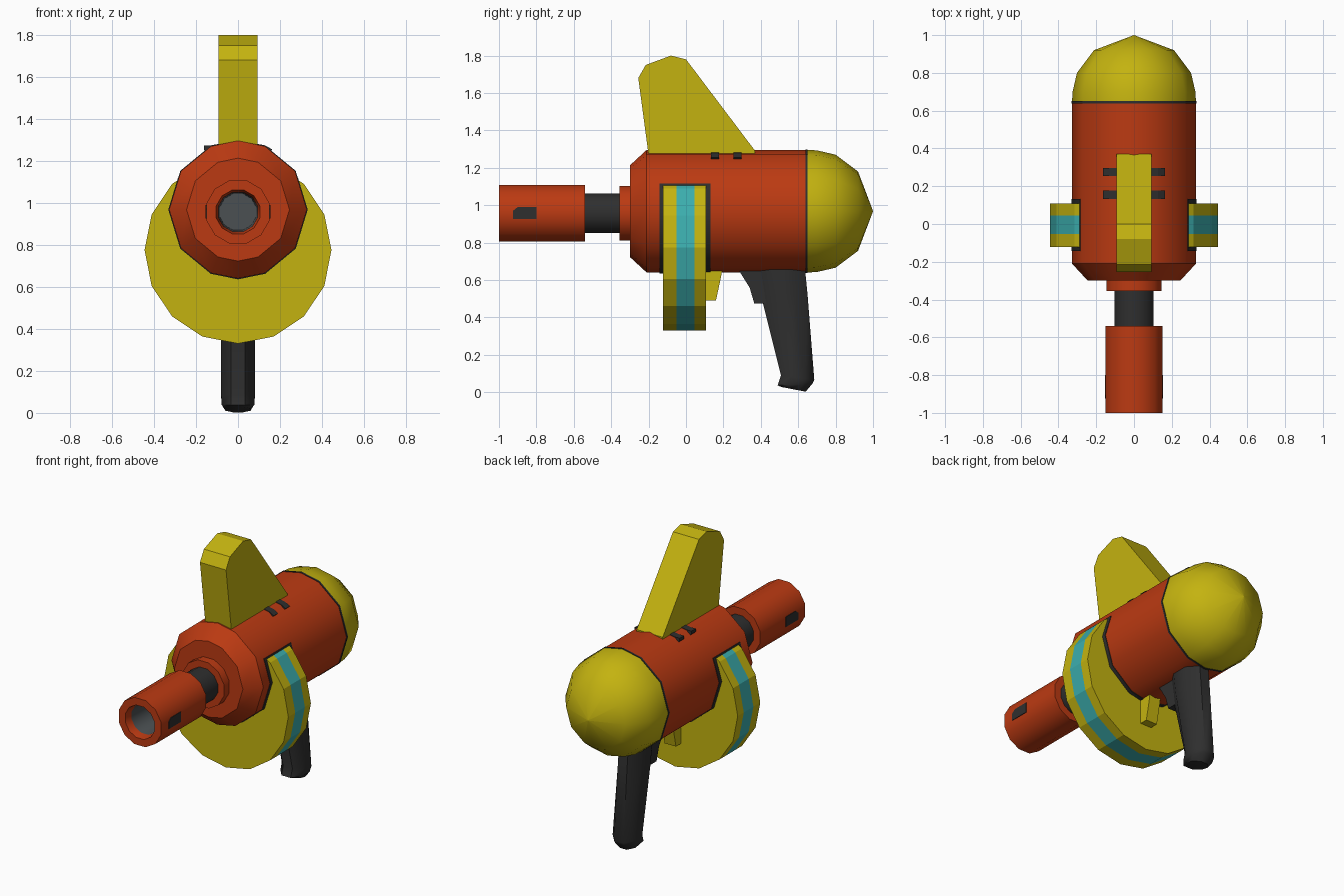
import bpy, bmesh, math
from mathutils import Vector

if "Cube" in bpy.data.objects:
    bpy.data.objects.remove(bpy.data.objects["Cube"])


def material(name, rgb):
    m = bpy.data.materials.new(name)
    m.diffuse_color = (*rgb, 1)
    m.use_nodes = True
    m.node_tree.nodes["Principled BSDF"].inputs["Base Color"].default_value = m.diffuse_color
    return m


RED = material("orange_red", (0.50, 0.042, 0.006))
YELLOW = material("yellow", (0.55, 0.45, 0.005))
TEAL = material("teal", (0.045, 0.42, 0.42))
DARK = material("charcoal", (0.028, 0.028, 0.028))
GREY = material("bore_grey", (0.07, 0.08, 0.085))


def finish(name, bm, mats, smooth=None):
    bmesh.ops.recalc_face_normals(bm, faces=bm.faces[:])
    me = bpy.data.meshes.new(name)
    bm.to_mesh(me)
    bm.free()
    ob = bpy.data.objects.new(name, me)
    bpy.context.collection.objects.link(ob)
    for m in mats:
        me.materials.append(m)
    if smooth:
        bpy.ops.object.select_all(action='DESELECT')
        bpy.context.view_layer.objects.active = ob
        ob.select_set(True)
        bpy.ops.object.shade_smooth_by_angle(angle=math.radians(smooth))
    return ob


def loft(bm, rings, cap=True, mat_of=lambda i: 0):
    """Skin a list of equal-length point rings."""
    vs = [[bm.verts.new(p) for p in r] for r in rings]
    n = len(vs[0])
    for i in range(len(vs) - 1):
        for j in range(n):
            k = (j + 1) % n
            f = bm.faces.new((vs[i][j], vs[i][k], vs[i + 1][k], vs[i + 1][j]))
            f.material_index = mat_of(i)
    if cap:
        bm.faces.new(vs[0])
        bm.faces.new(vs[-1]).material_index = mat_of(len(vs) - 2)


def lathe(name, profile, zc, angles, mats, smooth=None, mat_of=lambda i: 0, clip=None):
    """Revolve (y, radius) points around the y axis at height zc."""
    bm = bmesh.new()
    rings = [[(r * math.cos(math.radians(a)), y, zc + r * math.sin(math.radians(a)))
              for a in angles] for y, r in profile]
    loft(bm, rings, True, mat_of)
    bmesh.ops.remove_doubles(bm, verts=bm.verts[:], dist=1e-5)
    if clip:
        bmesh.ops.bisect_plane(bm, geom=bm.verts[:] + bm.edges[:] + bm.faces[:],
                               plane_co=(0, 0, clip[0]), plane_no=(0, 0, clip[1]),
                               clear_outer=True)
        bmesh.ops.holes_fill(bm, edges=[e for e in bm.edges if e.is_boundary])
    return finish(name, bm, mats, smooth)


def slab(name, points, x0, x1, mat):
    """Extrude a (y, z) outline along x."""
    bm = bmesh.new()
    loft(bm, [[(x, y, z) for y, z in points] for x in (x0, x1)])
    return finish(name, bm, [mat])


BODY = [0, 34, 67, 90, 113, 146, 180, 214, 247, 270, 293, 326]
TUBE = [15 + 30 * i for i in range(12)]
DISC = [22.5 * i for i in range(16)]
ZB, ZT = 0.968, 0.957

# main body and domed tail
lathe("body", [(-0.30, 0.245), (-0.21, 0.328), (0.645, 0.328)], ZB, BODY, [RED], 40)
lathe("tail_dome", [(0.648, 0.328), (0.70, 0.325), (0.80, 0.302), (0.92, 0.212), (1.0, 0.0005)],
      ZB, BODY, [YELLOW], 48)
lathe("dome_seam", [(0.638, 0.331), (0.65, 0.331)], ZB, BODY, [DARK], 40)

# dark surround where the disc meets the body
lathe("disc_surround", [(-0.143, 0.332), (0.132, 0.332)], ZB, BODY, [DARK], 40, clip=(1.115, 1))

# top vents showing on both sides of the fin
for i, y in enumerate((0.155, 0.275)):
    bm = bmesh.new()
    arc = [(-0.163, 1.274), (-0.128, 1.274), (0, 1.299), (0.128, 1.274), (0.163, 1.255),
           (0.13, 1.22), (-0.13, 1.22), (-0.163, 1.255)]
    loft(bm, [[(x, y + d, z) for x, z in arc] for d in (-0.022, 0.022)])
    finish("top_vent_%d" % i, bm, [DARK])

# barrel: collar, neck, hollow muzzle
lathe("barrel_collar", [(-0.355, 0.152), (-0.28, 0.152)], ZT, TUBE, [RED], 40)
lathe("barrel_neck", [(-0.56, 0.108), (-0.34, 0.108)], ZT, TUBE, [DARK], 40)
lathe("muzzle", [(-0.54, 0.05), (-0.54, 0.156), (-1.0, 0.156), (-1.0, 0.108),
                 (-0.95, 0.097), (-0.72, 0.09)], ZT, TUBE, [RED, GREY], 40,
      mat_of=lambda i: 1 if i >= 4 else 0)
slot = [(-0.925, 0.925), (-0.80, 0.925), (-0.80, 0.99), (-0.90, 0.99), (-0.925, 0.97)]
for side, name in ((1, "right"), (-1, "left")):
    slab("muzzle_slot_" + name, slot, side * 0.147, side * 0.154, DARK)

# round magazine disc with a teal stripe around the rim
lathe("disc", [(-0.122, 0.445), (-0.052, 0.445), (0.046, 0.445), (0.108, 0.445)], 0.775,
      DISC, [YELLOW, TEAL], mat_of=lambda i: 1 if i == 1 else 0)
slab("disc_catch", [(0.09, 0.70), (0.20, 0.70), (0.188, 0.62), (0.16, 0.49), (0.09, 0.49)],
     -0.04, 0.04, YELLOW)

# top fin
slab("top_fin", [(-0.19, 1.20), (-0.203, 1.29), (-0.255, 1.68), (-0.215, 1.75), (-0.08, 1.80),
                 (0.0, 1.78), (0.37, 1.29), (0.37, 1.20)], -0.093, 0.093, YELLOW)

# grip: octagonal sections between a front and a back point
bm = bmesh.new()
rings = []
for fy, fz, by, bz, hw in ((0.37, 0.72, 0.63, 0.72, 0.08), (0.405, 0.50, 0.65, 0.52, 0.08),
                           (0.508, 0.09, 0.686, 0.065, 0.08), (0.49, 0.037, 0.675, 0.045, 0.078),
                           (0.51, 0.028, 0.64, 0.003, 0.06)):
    f, b = Vector((0, fy, fz)), Vector((0, by, bz))
    c, u, s = (f + b) / 2, (b - f) / 2, 1 / math.cos(math.pi / 8)
    rings.append([c + u * s * math.cos(a) + Vector((hw * s * math.sin(a), 0, 0))
                  for a in (math.pi / 8 + math.pi / 4 * i for i in range(8))])
loft(bm, rings)
finish("grip", bm, [DARK], 46)
slab("trigger", [(0.27, 0.68), (0.29, 0.64), (0.34, 0.56), (0.365, 0.475), (0.45, 0.475),
                 (0.45, 0.68)], -0.045, 0.045, DARK)
